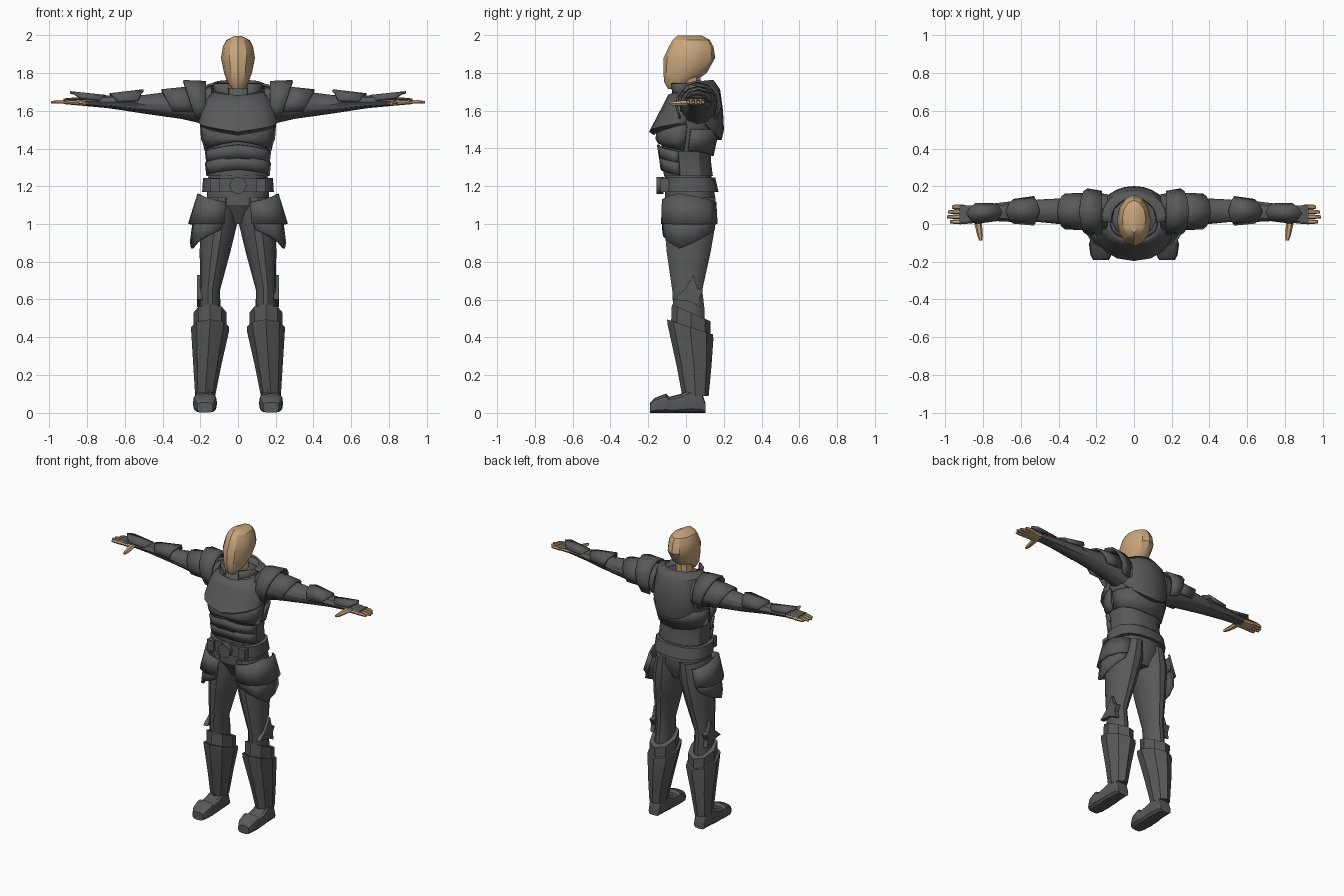
import bpy, bmesh, math
from mathutils import Vector


def material(name, rgb):
    m = bpy.data.materials.new(name)
    m.diffuse_color = (*rgb, 1)
    return m


DARK = material("dark grey armour", (0.1, 0.1, 0.1))
TAN = material("tan skin", (0.58, 0.38, 0.2))


def power(v, p):
    return math.copysign(abs(v) ** p, v)


def finish(name, bm, mat, mirror, thick):
    bmesh.ops.recalc_face_normals(bm, faces=bm.faces[:])
    me = bpy.data.meshes.new(name)
    bm.to_mesh(me)
    bm.free()
    me.materials.append(mat)
    ob = bpy.data.objects.new(name, me)
    bpy.context.collection.objects.link(ob)
    if thick:
        so = ob.modifiers.new("thickness", 'SOLIDIFY')
        so.thickness, so.offset = thick, 0
    if mirror:
        ob.modifiers.new("mirror", 'MIRROR')
    return ob


def loft(name, rings, axis='z', n=12, arc=None, mat=DARK, mirror=False, p=1.0, thick=0.012):
    """Rings are (t, u centre, u radius, v low, v high, slope, tip) along an axis.
    A closed loft is capped; one with an arc in degrees is a thin plate."""
    bm = bmesh.new()
    rows = []
    count = n + 1 if arc else n
    a0, a1 = arc or (0, 360)
    for r in rings:
        t, u, ru, lo, hi, slope, tip = (tuple(r) + (0, 0))[:7]
        row = []
        for i in range(count):
            f = i / n
            a = math.radians(a0 + (a1 - a0) * f)
            s = math.sin(a)
            tt = t + slope * s + tip * (1 - abs(2 * f - 1))
            uu = u + ru * power(math.cos(a), p)
            vv = (lo + hi) / 2 + (hi - lo) / 2 * power(s, p)
            co = {'z': (uu, vv, tt), 'x': (tt, uu, vv), 'y': (uu, tt, vv)}[axis]
            row.append(bm.verts.new(co))
        rows.append(row)
    for A, B in zip(rows, rows[1:]):
        for i in range(n):
            j = (i + 1) % count
            bm.faces.new((A[i], A[j], B[j], B[i]))
    if not arc:
        bm.faces.new(rows[0])
        bm.faces.new(rows[-1])
    return finish(name, bm, mat, mirror, thick if arc else 0)


def slab(name, pts, x0, x1, mirror=True):
    """Side-view outline (y, z) extruded across x."""
    bm = bmesh.new()
    f = bm.faces.new([bm.verts.new((x0, y, z)) for y, z in pts])
    ext = bmesh.ops.extrude_face_region(bm, geom=[f])
    vs = [g for g in ext['geom'] if isinstance(g, bmesh.types.BMVert)]
    bmesh.ops.translate(bm, verts=vs, vec=Vector((x1 - x0, 0, 0)))
    return finish(name, bm, DARK, mirror, 0)


# Head and neck
loft("head", [(1.715, 0, .03, -.095, -.02), (1.75, 0, .055, -.115, .04), (1.80, 0, .074, -.12, .11),
              (1.88, 0, .09, -.118, .155), (1.94, 0, .08, -.09, .145), (1.975, 0, .062, -.07, .125),
              (1.997, 0, .018, -.045, .085)], n=12, mat=TAN)
loft("neck", [(1.66, 0, .055, -.035, .075), (1.80, 0, .052, -.04, .08)], n=10, mat=TAN)

# Torso suit
loft("torso", [(1.0, 0, .08, -.05, .11), (1.1, 0, .165, -.11, .155), (1.2, 0, .165, -.11, .15),
               (1.3, 0, .15, -.115, .12), (1.4, 0, .165, -.13, .135), (1.5, 0, .19, -.135, .16),
               (1.6, 0, .198, -.11, .17), (1.68, 0, .17, -.08, .15), (1.72, 0, .09, -.04, .11)], n=16, p=.85)

# Breastplate with a pointed lower edge, and the ribs and belly plates under it
loft("breastplate", [(1.70, 0, .13, -.09, .11, 0, -.02), (1.63, 0, .195, -.115, .17),
                     (1.54, 0, .207, -.19, .19, 0, -.05), (1.525, 0, .19, -.165, .165, 0, -.05)],
     n=8, arc=(180, 360), p=.9)
loft("rib_plate", [(1.53, 0, .196, -.15, .16), (1.45, 0, .19, -.155, .15), (1.39, 0, .165, -.15, .13, 0, .05)],
     n=8, arc=(180, 360), p=.85)
loft("waist_guard", [(1.385, 0, .175, -.13, .135), (1.33, 0, .165, -.125, .135), (1.255, 0, .168, -.12, .145)],
     n=14, p=.85)
for i, z in enumerate((1.385, 1.325)):
    loft(f"belly_plate_{i + 1}", [(z, 0, .172, -.148 + i * .01, .12, 0, .035),
                                  (z - .065, 0, .165, -.137 + i * .008, .12, 0, .03)],
         n=8, arc=(190, 350), p=.85)
loft("back_plate", [(1.5, 0, .195, -.12, .17), (1.39, 0, .172, -.12, .14, 0, -.03)], n=8, arc=(0, 180), p=.85)

# Belt, buckle and pouches
loft("belt", [(1.245, 0, .185, -.13, .155), (1.17, 0, .19, -.13, .172)], n=16, p=.8)
loft("buckle", [(-.155, 0, .045, 1.16, 1.25), (-.12, 0, .045, 1.16, 1.25)], axis='y', n=16)
slab("belt_pouch", [(-.135, 1.17), (-.135, 1.24), (-.08, 1.24), (-.08, 1.17)], .095, .145)

# Collar and folded hood
loft("collar", [(1.65, 0, .11, -.075, .13), (1.745, 0, .13, -.085, .15)], n=10, arc=(-65, 245))
loft("hood", [(1.745, 0, .12, -.09, .14, .015), (1.73, 0, .165, -.1, .175, -.02), (1.68, 0, .19, -.12, .19, -.08),
              (1.63, 0, .19, -.12, .195, -.13), (1.60, 0, .183, -.12, .185, -.15), (1.59, 0, .15, -.1, .15, -.14)],
     n=14, arc=(-10, 190))

# Legs
loft("leg", [(1.14, .085, .083, -.11, .16), (1.02, .1, .1, -.12, .163), (.85, .122, .081, -.105, .133),
             (.65, .148, .053, -.075, .088), (.55, .148, .055, -.07, .1), (.1, .17, .042, -.02, .1)],
     n=14, mirror=True)

# Hip plates, upper and pointed lower
loft("hip_plate_upper", [(1.115, .1, .115, -.125, .168, 0, .045), (1.0, .118, .142, -.13, .175, 0, 0)],
     n=6, arc=(-105, 65), p=.85, mirror=True)
loft("hip_plate_lower", [(1.05, .11, .12, -.122, .168), (.97, .12, .13, -.122, .165, 0, -.1)],
     n=6, arc=(-100, 60), p=.85, mirror=True)

# Knee side blades
slab("knee_blade", [(-.07, .60), (-.01, .65), (.04, .73), (.06, .66), (.09, .65), (.07, .61),
                    (.08, .56), (.02, .59)], .188, .218)

# Greaves
loft("knee_cuff", [(.53, .148, .088, -.075, .13, -.045), (.41, .148, .085, -.08, .13, -.04)], n=8, mirror=True)
loft("shin_guard", [(.455, .148, .1, -.1, .143, -.04), (.43, .148, .1, -.098, .145, -.04),
                    (.25, .163, .074, -.05, .135), (.09, .174, .053, -.02, .12)], n=8, mirror=True)

# Boots
loft("boot", [(-.19, .175, .042, 0, .055), (-.165, .175, .056, 0, .08), (-.105, .175, .064, 0, .102),
              (-.09, .175, .058, 0, .085), (-.03, .175, .058, 0, .1), (.03, .174, .052, 0, .13),
              (.08, .174, .048, 0, .12), (.104, .174, .04, 0, .05)], axis='y', n=12, p=.6, mirror=True)

# Arms
loft("arm", [(.14, .06, .1, 1.52, 1.73), (.3, .065, .075, 1.557, 1.71), (.5, .07, .06, 1.585, 1.683),
             (.66, .065, .05, 1.61, 1.675), (.8, .06, .035, 1.63, 1.668)], axis='x', n=12, mirror=True)
loft("bracer", [(.53, .07, .066, 1.592, 1.692), (.7, .064, .05, 1.615, 1.68), (.83, .058, .04, 1.627, 1.67)],
     axis='x', n=8, mirror=True)
loft("elbow_plate", [(.53, .07, .073, 1.6, 1.708, 0, -.03), (.64, .067, .06, 1.61, 1.687, 0, .04)],
     axis='x', n=4, arc=(0, 180), mirror=True)
loft("wrist_plate", [(.73, .062, .044, 1.625, 1.678, 0, -.03), (.84, .056, .052, 1.63, 1.698, 0, .05)],
     axis='x', n=4, arc=(10, 170), mirror=True)

# Pauldrons
loft("pauldron_inner", [(.17, .06, .11, 1.5, 1.752), (.25, .065, .118, 1.51, 1.757, .04)],
     axis='x', n=8, arc=(-35, 215), mirror=True)
loft("pauldron_outer", [(.24, .065, .095, 1.53, 1.725), (.36, .067, .09, 1.54, 1.708, .045)],
     axis='x', n=8, arc=(-20, 200), mirror=True)

# Hands
loft("palm", [(.79, .055, .032, 1.63, 1.663), (.85, .05, .044, 1.628, 1.663), (.925, .05, .05, 1.635, 1.66)],
     axis='x', n=10, mat=TAN, mirror=True, p=.7)
loft("hand_guard", [(.80, .055, .034, 1.65, 1.671), (.86, .05, .047, 1.65, 1.671), (.925, .05, .052, 1.65, 1.665)],
     axis='x', n=8, mirror=True, p=.7)
for i, tip in enumerate((.975, .99, .985, .965)):
    y = .012 + i * .026
    loft(f"finger_{i + 1}", [(.9, y, .012, 1.636, 1.66), (.95, y, .012, 1.636, 1.659), (tip, y, .008, 1.638, 1.652)],
         axis='x', n=6, mat=TAN, mirror=True)
loft("thumb", [(.04, .83, .025, 1.63, 1.66), (-.02, .822, .018, 1.625, 1.655), (-.06, .816, .015, 1.625, 1.65),
               (-.088, .812, .008, 1.63, 1.645)], axis='y', n=6, mat=TAN, mirror=True)

# Smooth shading with sharp armour edges
bpy.ops.object.select_all(action='SELECT')
bpy.context.view_layer.objects.active = bpy.data.objects["torso"]
bpy.ops.object.shade_smooth_by_angle(angle=math.radians(30))
